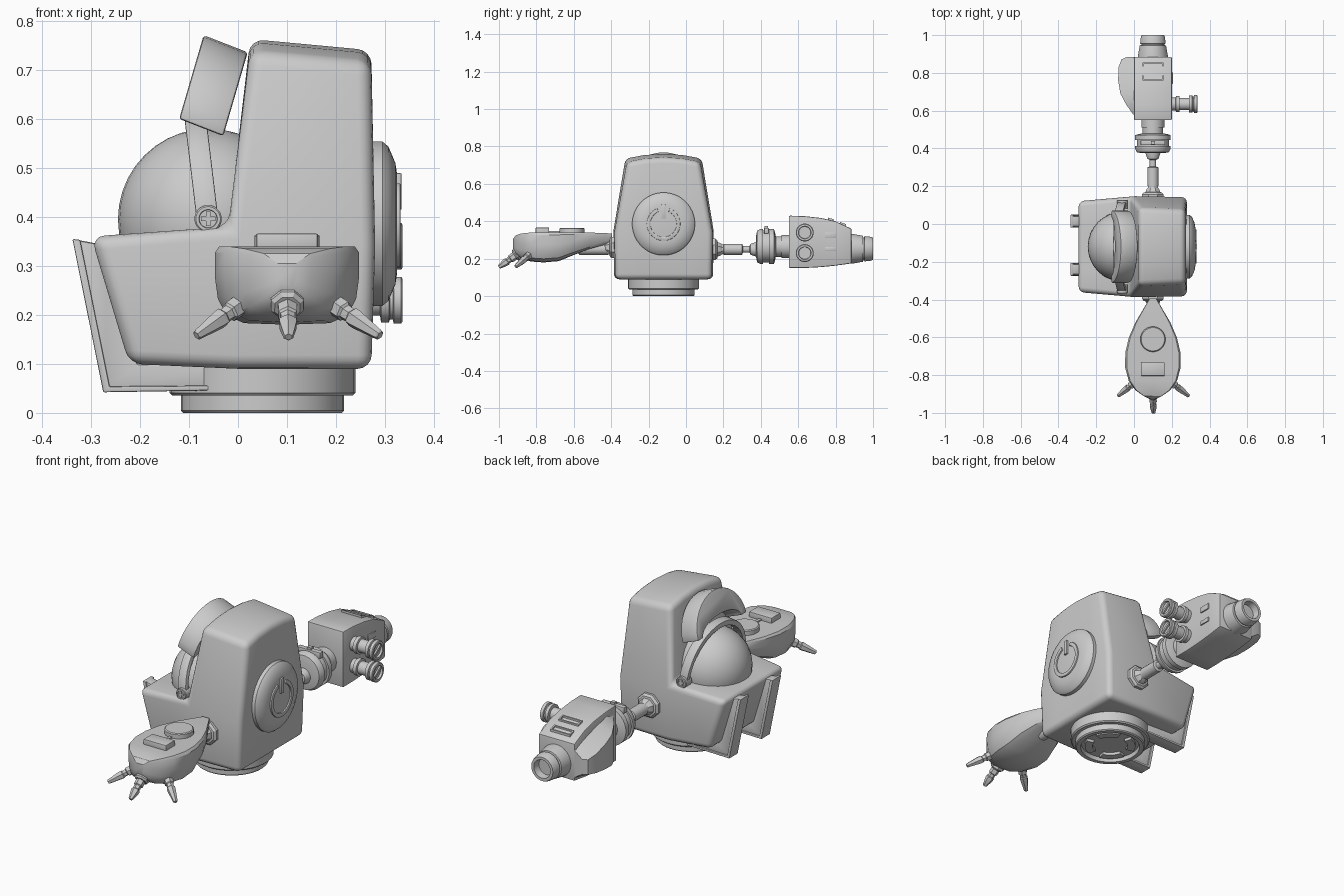
import bpy, bmesh
from math import sin, cos, pi, radians
from mathutils import Vector, Matrix

YC = -0.12   # middle of the body in y
AX = 0.10    # arm axis in x


def finish(name, bm, bevel=0.0, seg=2, limit=30):
    bmesh.ops.recalc_face_normals(bm, faces=bm.faces)
    if bevel:
        edges = [e for e in bm.edges if len(e.link_faces) == 2
                 and e.calc_face_angle(0) > radians(limit)]
        bmesh.ops.bevel(bm, geom=edges, offset=bevel, segments=seg,
                        affect='EDGES', profile=0.5, clamp_overlap=True)
    me = bpy.data.meshes.new(name)
    bm.to_mesh(me)
    bm.free()
    ob = bpy.data.objects.new(name, me)
    bpy.context.collection.objects.link(ob)
    return ob


def loft(name, rings, bevel=0.0, seg=2, limit=30):
    """Skin closed rings of points and cap both ends."""
    bm = bmesh.new()
    vs = [[bm.verts.new(p) for p in r] for r in rings]
    n = len(vs[0])
    for a, b in zip(vs, vs[1:]):
        for i in range(n):
            bm.faces.new((a[i], a[(i + 1) % n], b[(i + 1) % n], b[i]))
    bm.faces.new(vs[0])
    bm.faces.new(vs[-1])
    return finish(name, bm, bevel, seg, limit)


def prism(name, pts, origin, u, v, w, bevel=0.0):
    """Outline pts in plane (u, v) pushed along w."""
    o, u, v, w = (Vector(k) for k in (origin, u, v, w))
    base = [o + u * a + v * b for a, b in pts]
    return loft(name, [base, [p + w for p in base]], bevel)


def lathe(name, origin, axis, prof, n=24):
    """Turned part: prof holds (distance along axis, radius)."""
    rot = Vector(axis).to_track_quat('Z', 'Y').to_matrix()
    o = Vector(origin)
    return loft(name, [[o + rot @ Vector((max(r, .0005) * cos(2 * pi * (i + .5) / n),
                                          max(r, .0005) * sin(2 * pi * (i + .5) / n), d))
                        for i in range(n)] for d, r in prof])


def box(name, c, s, bevel=0.0, rot=0.0):
    bm = bmesh.new()
    m = Matrix.Translation(c) @ Matrix.Rotation(rot, 4, 'Z') @ Matrix.Diagonal((*s, 1))
    bmesh.ops.create_cube(bm, size=1, matrix=m)
    return finish(name, bm, bevel)


def arch(a, b, c, d, n=16):
    """Band between outer half ellipse (a, b) and inner one (c, d)."""
    t = [pi * i / n for i in range(n + 1)]
    return [(a * cos(k), b * sin(k)) for k in t] + [(c * cos(k), d * sin(k)) for k in reversed(t)]


# Body: stepped side profile (x, z, half width), crowned across y
prof = [(-.222, .1, .245), (0, .09, .265), (.272, .09, .258), (.28, .34, .262),
        (.272, .715, .195), (.025, .738, .205), (-.02, .38, .268), (-.3, .36, .24)]
bm = bmesh.new()
cols = []
for t in (-1, -.5, 0, .5, 1):
    up = .025 * (1 - t * t)
    cols.append([bm.verts.new((x, YC + w * t, z + (up if z > .7 else 0))) for x, z, w in prof])
for a, b in zip(cols, cols[1:]):
    for i in range(8):
        j = (i + 1) % 8
        bm.faces.new((a[i], a[j], b[j], b[i]))
for c in (cols[0], cols[-1]):
    for q in ((0, 1, 6, 7), (1, 2, 3, 6), (6, 3, 4, 5)):
        bm.faces.new([c[i] for i in q])
finish("body", bm, .028, 4, 35)

# Dome head
bm = bmesh.new()
bmesh.ops.create_uvsphere(bm, u_segments=32, v_segments=20, radius=.185,
                          matrix=Matrix.Translation((-.06, YC, .395)))
finish("dome", bm)

# Visor, its carrying hoop and the two pivots
prism("visor", arch(.192, .178, .15, .06), (-.12, YC, .6), (0, 1, 0), (.28, 0, .96),
      (.09, 0, -.035), .006)
prism("visor_hoop", arch(.235, .225, .212, .198, 20), (-.084, YC, .39), (0, 1, 0),
      (-.12, 0, 1), (.044, 0, .005), .003)
for s in (-1, 1):
    o = (-.061, YC + s * .2, .396)
    lathe("visor_pivot", o, (0, s, 0), [(0, .028), (.044, .028), (.047, .025), (.047, .019),
                                        (.043, .018), (.043, 0)])
    for k in ((.03, .006, .009), (.009, .006, .03)):
        box("pivot_cross", (o[0], YC + s * .244, o[2]), k)

# Front rails wrapping under the body
rail = [(-.338, .355), (-.285, .345), (-.262, .25), (-.205, .1), (-.035, .1),
        (-.035, .046), (-.275, .042)]
for y in (.015, -.24):
    prism("rail", rail, (0, y - .027, 0), (1, 0, 0), (0, 0, 1), (0, .054, 0), .006)
    prism("rail_lip", [(-.338, .355), (-.322, .353), (-.262, .054), (-.04, .056),
                       (-.04, .046), (-.275, .042)],
          (0, y - .034, 0), (1, 0, 0), (0, 0, 1), (0, .068, 0), .003)

# Stepped round base with a slotted ring underneath
lathe("base_collar", (.05, YC, .035), (0, 0, 1), [(0, .184), (.006, .19), (.075, .19)], 48)
lathe("base_foot", (.05, YC, 0), (0, 0, 1), [(.02, 0), (.02, .138), (0, .142), (0, .162),
                                            (.005, .167), (.045, .167)], 48)
for k in range(4):
    t = [k * pi / 2 + .28 + i * .17 for i in range(7)]
    pts = [(.122 * cos(a), .122 * sin(a)) for a in t] + \
          [(.085 * cos(a), .085 * sin(a)) for a in reversed(t)]
    prism("base_ring_segment", pts, (.05, YC, .006), (1, 0, 0), (0, 1, 0), (0, 0, .02))

# Round side plate with open ring and switch bar
lathe("side_disc", (.265, YC, .386), (1, 0, 0),
      [(0, .168), (.03, .168), (.042, .158), (.056, .125), (.06, .1), (.06, 0)], 40)
t = [radians(112) + i * radians(316) / 28 for i in range(29)]
pts = [(.09 * cos(a), .09 * sin(a)) for a in t] + \
      [(.07 * cos(a), .07 * sin(a)) for a in reversed(t)]
prism("switch_ring", pts, (.318, YC, .386), (0, 1, 0), (0, 0, 1), (.014, 0, 0), .003)
box("switch_bar", (.326, YC, .452), (.016, .022, .075), .003)

# Arm sockets
for s, y, z in ((-1, -.375, .26), (1, .135, .25)):
    lathe("arm_socket", (AX, y, z), (0, s, 0),
          [(0, .062), (.022, .062), (.032, .052), (.034, .042), (.05, .036), (.06, .026)], 8)

# Hand arm
lathe("hand_arm", (AX, -.4, .25), (0, -1, 0),
      [(0, .026), (.02, .03), (.17, .03), (.18, .018), (.2, .018), (.21, .026), (.235, .028),
       (.25, .015)], 16)
sec = [(-.395, .018, .335, .285), (-.44, .045, .337, .272), (-.52, .092, .34, .25),
       (-.6, .127, .34, .22), (-.68, .146, .34, .187), (-.76, .147, .34, .18),
       (-.83, .128, .34, .185), (-.88, .092, .335, .2), (-.91, .05, .325, .225),
       (-.925, .02, .305, .255)]
cut = [(-.94, 1), (0, 1), (.94, 1), (1, .92), (1, .6), (.96, .33), (.84, .12), (.6, .02),
       (0, 0), (-.6, .02), (-.84, .12), (-.96, .33), (-1, .6), (-1, .92)]
loft("hand", [[(AX + u * w, y, b + (a - b) * v) for u, v in cut] for y, w, a, b in sec])
lathe("hand_dial", (AX, -.61, .335), (0, 0, 1), [(0, .067), (.026, .067), (.03, .062)], 28)
box("hand_key", (AX, -.768, .348), (.125, .072, .036), .003)
box("hand_link", (AX, -.7, .341), (.014, .07, .012))

# Fingers
for p, q in (((.032, -.815, .24), (-.085, -.91, .158)), ((AX, -.88, .24), (AX + .003, -1, .155)),
             ((.168, -.815, .24), (.29, -.91, .158))):
    p, q = Vector(p), Vector(q)
    d = (q - p).normalized()
    L = (q - p).length
    lathe("finger_cuff", p, d, [(0, .03), (.01, .036), (.036, .036), (.044, .028)], 8)
    lathe("finger", p, d, [(.03, .022), (.07, .022), (.074, .017), (.09, .016), (.094, .02),
                           (.105, .02), (L - .003, .011), (L, .008)], 6)

# Tool arm with joint collar
lathe("tool_arm", (AX, 0, .25), (0, 1, 0),
      [(.16, .032), (.2, .026), (.202, .03), (.3, .03), (.304, .018), (.34, .018),
       (.345, .03), (.375, .04), (.39, .04)], 16)
lathe("tool_collar", (AX, 0, .265), (0, 1, 0),
      [(.375, .06), (.38, .085), (.4, .095), (.412, .095), (.412, .085), (.445, .085),
       (.445, .095), (.47, .095), (.475, .08), (.48, .055), (.51, .055), (.51, .062),
       (.56, .062)], 28)
box("collar_key", (AX, .43, .35), (.13, .025, .03), .003)
box("collar_pin", (AX, .43, .362), (.022, .018, .026))

# Tool housing and its bulging side
prof = [(.55, .15, .43), (.63, .15, .428), (.72, .155, .418), (.8, .163, .4), (.885, .175, .36)]
loft("tool_housing", [[(0, y, b), (.2, y, b), (.2, y, a), (0, y, a)] for y, b, a in prof],
     .006, 2, 40)
side = [(.58, .004, .16, .42), (.63, .04, .162, .412), (.69, .072, .17, .395),
        (.76, .084, .18, .375), (.83, .082, .187, .352), (.872, .066, .19, .335),
        (.883, .04, .19, .335)]
loft("tool_bulge", [[(.01, y, b - .005), (-w, y, b + .03), (-w, y, a - .04), (.01, y, a)]
                    for y, w, b, a in side])
for y, z in ((.775, .402), (.84, .377)):
    loft("top_slot", [[(AX + sx * w, y + sy * h, z + dz - .33 * sy * h)
                       for sx, sy in ((-1, -1), (1, -1), (1, 1), (-1, 1))]
                      for w, h, dz in ((.055, .016, -.015), (.055, .016, .013),
                                       (.048, .011, .013), (.048, .011, .004))])
for z in (.325, .252):
    box("side_slot", (.2, .772, z), (.012, .06, .03 if z > .3 else .022), .003)

# Nozzle
lathe("nozzle", (AX, 0, .253), (0, 1, 0),
      [(.87, .08), (.89, .08), (.945, .07), (.947, .062), (.953, .062), (.955, .068),
       (.99, .064), (1, .06), (1, .046), (.965, .042), (.965, 0)], 28)

# Paired lenses
for z in (.34, .23):
    lathe("lens", (.19, .635, z), (1, 0, 0),
          [(0, .034), (.03, .034), (.032, .042), (.05, .042), (.052, .032), (.1, .032),
           (.102, .046), (.118, .046), (.12, .04), (.126, .04), (.128, .048), (.143, .048),
           (.146, .044), (.146, .034), (.136, .032), (.136, 0)])
    prism("lens_bar", [(-.03, -.006), (.03, -.006), (.03, .006), (-.03, .006)],
          (.322, .635, z), (0, .8, .6), (0, -.6, .8), (.012, 0, 0))

# Smooth curved faces, keep hard edges
for ob in bpy.context.scene.objects:
    ob.select_set(True)
    bpy.context.view_layer.objects.active = ob
bpy.ops.object.shade_smooth_by_angle(angle=radians(32))
